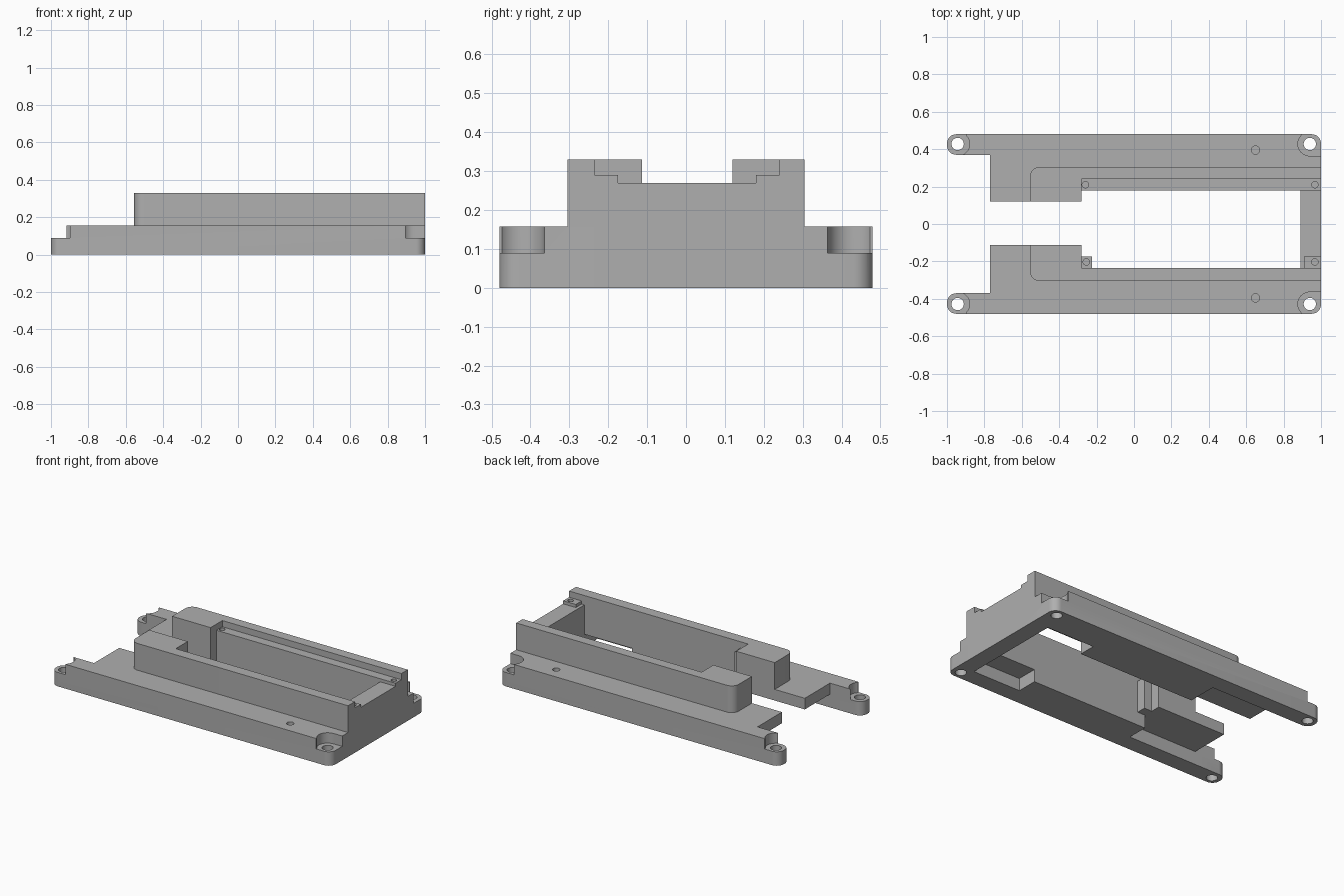
import bpy, bmesh, math
from mathutils import Vector

if "Cube" in bpy.data.objects:
    bpy.data.objects.remove(bpy.data.objects["Cube"])

grey = bpy.data.materials.new("light_grey")
grey.diffuse_color = (0.43, 0.43, 0.43, 1)
grey.use_nodes = True
grey.node_tree.nodes["Principled BSDF"].inputs["Base Color"].default_value = grey.diffuse_color


def outline(points):
    """Turn (x, y, radius) corners into a polygon with rounded corners."""
    out = []
    n = len(points)
    for i, p in enumerate(points):
        c = Vector(p[:2])
        r = p[2] if len(p) > 2 else 0
        if not r:
            out.append(c)
            continue
        a = (Vector(points[i - 1][:2]) - c).normalized()
        b = (Vector(points[(i + 1) % n][:2]) - c).normalized()
        centre = c + (a + b) * r
        for k in range(9):
            t = k / 8 * math.pi / 2
            out.append(centre - b * r * math.cos(t) - a * r * math.sin(t))
    return out


def prism(name, points, z0, z1, side=1):
    """Extrude a plan outline from z0 to z1; side = -1 mirrors it to the front."""
    bm = bmesh.new()
    base = bm.faces.new([bm.verts.new((p.x, p.y * side, z0)) for p in outline(points)])
    ext = bmesh.ops.extrude_face_region(bm, geom=[base])
    top = [v for v in ext["geom"] if isinstance(v, bmesh.types.BMVert)]
    bmesh.ops.translate(bm, verts=top, vec=(0, 0, z1 - z0))
    bmesh.ops.recalc_face_normals(bm, faces=bm.faces)
    mesh = bpy.data.meshes.new(name)
    bm.to_mesh(mesh)
    bm.free()
    mesh.materials.append(grey)
    ob = bpy.data.objects.new(name, mesh)
    bpy.context.collection.objects.link(ob)
    return ob


def box(name, x0, x1, y0, y1, z0, z1, side=1):
    return prism(name, [(x0, y0), (x1, y0), (x1, y1), (x0, y1)], z0, z1, side)


def disc(name, x, y, r, z0, z1, side=1, n=32):
    pts = [(x + r * math.cos(2 * math.pi * k / n), y + r * math.sin(2 * math.pi * k / n))
           for k in range(n)]
    return prism(name, pts, z0, z1, side)


def combine(target, tool, operation):
    """Apply a boolean and remove the tool."""
    mod = target.modifiers.new("bool", 'BOOLEAN')
    mod.operation = operation
    mod.solver = 'EXACT'
    mod.object = tool
    bpy.context.view_layer.objects.active = target
    bpy.ops.object.modifier_apply(modifier=mod.name)
    bpy.data.objects.remove(tool, do_unlink=True)


def finish(ob):
    bpy.ops.object.select_all(action='DESELECT')
    ob.select_set(True)
    bpy.context.view_layer.objects.active = ob
    bpy.ops.object.shade_smooth_by_angle(angle=math.radians(30))


for side, label, inner in ((1, "back", 0.18), (-1, "front", 0.235)):
    wing = 0.12 if side > 0 else 0.113
    # Lower flange with mounting arm and wing
    rail = prism(label + "_rail", [
        (-1, 0.37, 0.05), (-0.77, 0.37), (-0.77, wing), (-0.28, wing), (-0.28, inner),
        (1, inner), (1, 0.48, 0.05), (-1, 0.48, 0.05)], 0, 0.157, side)
    # Raised wall
    wall = prism("wall", [
        (-0.555, wing), (-0.28, wing), (-0.28, inner), (1, inner), (1, 0.305),
        (-0.555, 0.305, 0.05)], 0.157, 0.33, side)
    combine(rail, wall, 'UNION')

    cuts = [
        # Hollow under the wing and pocket under the rail
        box("cut", -0.8, -0.28, 0.05, 0.37, -0.1, 0.085, side),
        box("cut", 0.55, 0.89, 0.1, 0.37 if side < 0 else 0.29, -0.1, 0.08, side),
        # Blind hole in the flange
        disc("cut", 0.65, 0.395, 0.022, 0.1, 0.25, side),
    ]
    # Screw seats and through holes at both ends
    for x, d in ((-0.943, -1), (0.94, 1)):
        seat = disc("cut", x, 0.428, 0.064, 0.09, 0.25, side)
        combine(seat, box("corner", min(x, x + 0.1 * d), max(x, x + 0.1 * d),
                          0.364, 0.6, 0.09, 0.25, side), 'UNION')
        combine(seat, box("corner", x - 0.045, x + 0.045, 0.428, 0.6, 0.09, 0.25, side), 'UNION')
        cuts += [seat, disc("cut", x, 0.428, 0.033, -0.1, 0.3, side)]
    # Lid ledge along the back wall
    if side > 0:
        cuts.append(box("cut", -0.28, 1.1, 0.1, 0.24, 0.29, 0.5))
        cuts += [disc("cut", x, 0.21, 0.017, 0.22, 0.4) for x in (-0.26, 0.967)]
    for c in cuts:
        combine(rail, c, 'DIFFERENCE')
    finish(rail)

# End wall closing the frame
end = box("end_wall", 0.89, 1, -0.235, 0.18, 0, 0.27)
combine(end, box("pad", 0.91, 1, -0.235, -0.175, 0.27, 0.29), 'UNION')
combine(end, disc("cut", 0.967, -0.203, 0.017, 0.2, 0.4), 'DIFFERENCE')
finish(end)

# Lid post in the front inner corner
post = box("lid_post", -0.28, -0.225, -0.235, -0.175, 0.085, 0.29)
combine(post, disc("cut", -0.255, -0.203, 0.017, 0.22, 0.4), 'DIFFERENCE')
finish(post)
